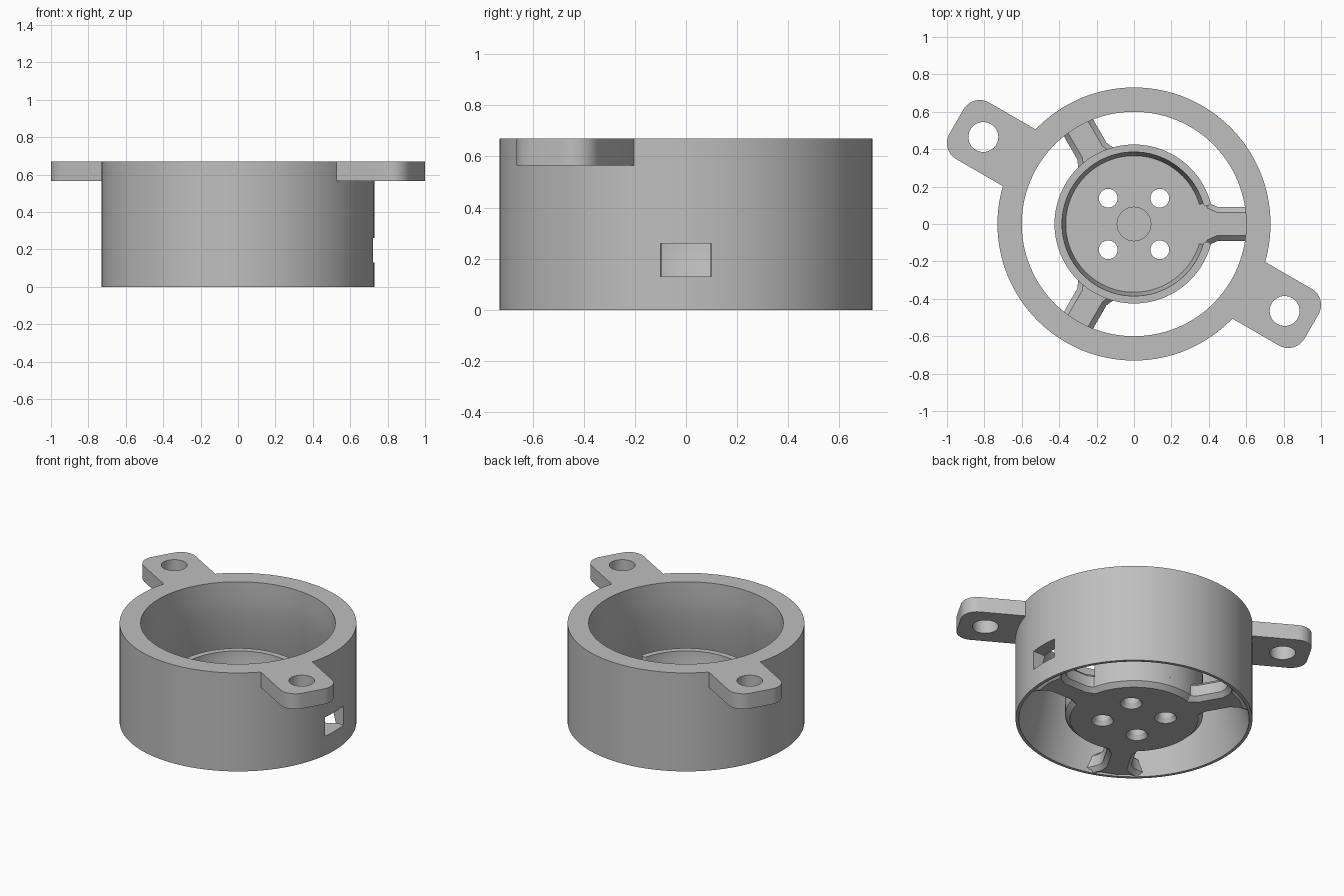
import bpy, bmesh
from math import pi, sin, cos, radians
from mathutils import Matrix

cube = bpy.data.objects.get("Cube")
if cube:
    bpy.data.objects.remove(cube)

GREY = (0.52, 0.52, 0.52, 1)
mat = bpy.data.materials.new("plain grey")
mat.use_nodes = True
mat.diffuse_color = GREY
mat.node_tree.nodes["Principled BSDF"].inputs["Base Color"].default_value = GREY


def make(name, bm):
    bmesh.ops.recalc_face_normals(bm, faces=bm.faces)
    me = bpy.data.meshes.new(name)
    bm.to_mesh(me)
    bm.free()
    me.materials.append(mat)
    ob = bpy.data.objects.new(name, me)
    bpy.context.collection.objects.link(ob)
    return ob


def select(ob):
    bpy.ops.object.select_all(action='DESELECT')
    ob.select_set(True)
    bpy.context.view_layer.objects.active = ob


def smooth(ob):
    select(ob)
    bpy.ops.object.shade_smooth_by_angle(angle=radians(30))


def revolve(name, profile, start=0, sweep=2 * pi, steps=96):
    """Spin a closed (radius, height) profile around z."""
    bm = bmesh.new()
    face = bm.faces.new([bm.verts.new((r * cos(start), r * sin(start), z)) for r, z in profile])
    full = sweep >= 2 * pi
    geom = [face] + list(face.edges) + list(face.verts)
    if full:
        edges = list(face.edges)
        bmesh.ops.delete(bm, geom=[face], context='FACES_ONLY')
        geom = edges + list(bm.verts)
    bmesh.ops.spin(bm, geom=geom, axis=(0, 0, 1), cent=(0, 0, 0),
                   angle=sweep, steps=steps, use_duplicate=False)
    bmesh.ops.remove_doubles(bm, verts=bm.verts, dist=0.0005)
    return make(name, bm)


def extrude(name, outline, z0, z1, turn=0, chamfer=0):
    """Extrude a flat outline upward, turned about z."""
    bm = bmesh.new()
    face = bm.faces.new([bm.verts.new((x, y, z0)) for x, y in outline])
    top = bmesh.ops.extrude_face_region(bm, geom=[face])["geom"]
    bmesh.ops.translate(bm, vec=(0, 0, z1 - z0),
                        verts=[v for v in top if isinstance(v, bmesh.types.BMVert)])
    if chamfer:
        flat = [e for e in bm.edges if abs(e.verts[0].co.z - e.verts[1].co.z) < 1e-5]
        bmesh.ops.bevel(bm, geom=flat, offset=chamfer, segments=1, affect='EDGES')
    bmesh.ops.rotate(bm, verts=bm.verts, matrix=Matrix.Rotation(turn, 3, 'Z'))
    return make(name, bm)


def cone(x, y, z0, z1, r0, r1):
    bm = bmesh.new()
    bmesh.ops.create_cone(bm, cap_ends=True, segments=40, radius1=r0, radius2=r1, depth=z1 - z0,
                          matrix=Matrix.Translation((x, y, (z0 + z1) / 2)))
    return make("cutter", bm)


def cut(ob, cutter):
    cutter.hide_render = True
    mod = ob.modifiers.new("cut", 'BOOLEAN')
    mod.operation = 'DIFFERENCE'
    mod.solver = 'EXACT'
    mod.object = cutter
    select(ob)
    bpy.ops.object.modifier_apply(modifier=mod.name)
    bpy.data.objects.remove(cutter)


HEIGHT, FLOOR = 0.67, 0.13

# Outer duct: the bore widens smoothly towards the bottom
bore = [(0.6 + 0.11 * (1 - i / 10) ** 1.5, 0.55 * i / 10) for i in range(11)]
duct = revolve("duct_ring", [(0.73, 0), (0.73, HEIGHT), (0.6, HEIGHT)] + bore[::-1], steps=128)
cut(duct, extrude("cutter", [(0.5, -0.1), (0.9, -0.1), (0.9, 0.1), (0.5, 0.1)], FLOOR, 0.26))
smooth(duct)

# Mounting ears with rounded tips and screw holes
tip = []
for side, first in ((-1, -pi / 2), (1, 0)):
    for i in range(9):
        a = first + pi / 2 * i / 8
        tip.append((0.996 + 0.1 * cos(a), side * 0.075 + 0.1 * sin(a)))
ear_outline = [(0.63, 0.175), (0.63, -0.175)] + tip
for label, turn in (("left", -pi / 6), ("right", 5 * pi / 6)):
    ear = extrude(label + "_mounting_ear", ear_outline, 0.565, HEIGHT, turn)
    cut(ear, cone(0.93 * cos(turn), 0.93 * sin(turn), 0.5, 0.8, 0.08, 0.08))
    smooth(ear)

# Hub floor with chamfered edge, countersunk holes and a shallow centre recess
hub = revolve("hub_floor", [(0, 0), (0.395, 0), (0.425, 0.03), (0.425, FLOOR - 0.03),
                            (0.4, FLOOR), (0, FLOOR)])
for sx in (-1, 1):
    for sy in (-1, 1):
        cut(hub, cone(sx * 0.138, sy * 0.138, -0.1, 0.2, 0.05, 0.05))
        cut(hub, cone(sx * 0.138, sy * 0.138, -0.02, 0.03, 0.08, 0.05))
cut(hub, cone(0, 0, FLOOR - 0.02, 0.2, 0.09, 0.09))
smooth(hub)

# Cup wall, open towards the cable channel, with rounded ends
gap = radians(16.5)
wall = revolve("cup_wall", [(0.425, 0.09), (0.425, 0.3), (0.385, 0.3), (0.38, 0.17),
                            (0.365, FLOOR), (0.365, 0.09)], gap, 2 * pi - 2 * gap)
smooth(wall)
for label, a in (("left", gap), ("right", -gap)):
    end = cone(0.405 * cos(a), 0.405 * sin(a), 0.1, 0.3, 0.02, 0.02)
    end.name = label + "_wall_end"
    smooth(end)

# Three spokes, flared into the hub and the duct
half = [(0.31, 0.16), (0.38, 0.14), (0.405, 0.11), (0.45, 0.09), (0.6, 0.09),
        (0.64, 0.11), (0.67, 0.15), (0.69, 0.2)]
spoke_outline = half + [(0.718, 0)] + [(x, -y) for x, y in reversed(half)]
for label, deg in (("channel", 0), ("back", 120), ("front", 240)):
    smooth(extrude(label + "_spoke", spoke_outline, 0, FLOOR, radians(deg), 0.028))
